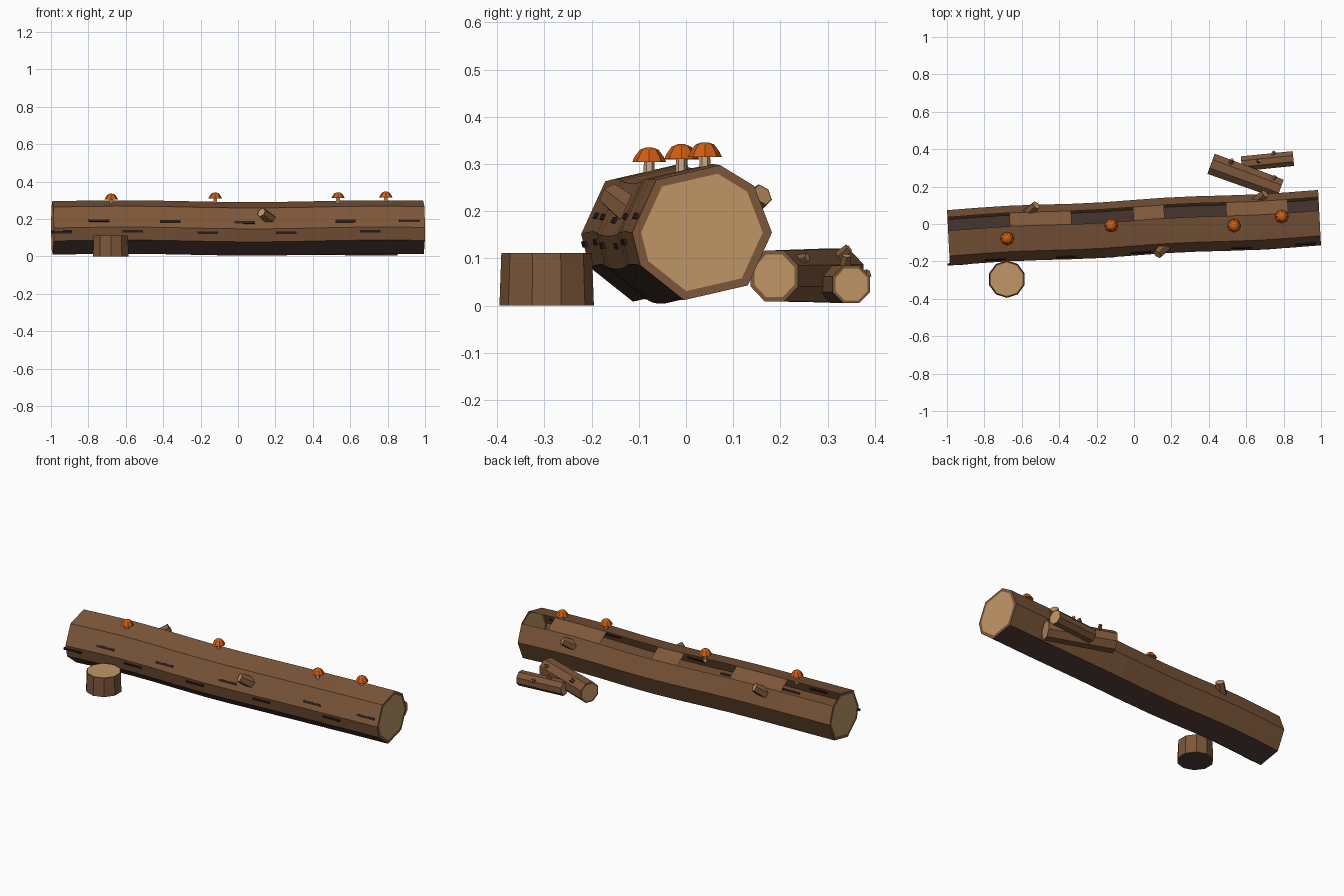
import bpy, bmesh, math
from mathutils import Vector, Matrix

old = bpy.data.objects.get("Cube")
if old:
    bpy.data.objects.remove(old)


def material(name, r, g, b):
    m = bpy.data.materials.new(name)
    m.use_nodes = True
    m.diffuse_color = (r, g, b, 1)
    m.node_tree.nodes["Principled BSDF"].inputs["Base Color"].default_value = (r, g, b, 1)
    return m


BARK = material("bark brown", 0.205, 0.095, 0.042)
WOOD = material("cut wood tan", 0.53, 0.305, 0.133)
DAMP = material("damp dark bark", 0.082, 0.045, 0.038)
CRACK = material("crack black brown", 0.026, 0.014, 0.011)
ORANGE = material("mushroom orange", 0.62, 0.11, 0.006)
STEM = material("mushroom stem", 0.58, 0.4, 0.23)


def finish(bm, name, mats):
    mesh = bpy.data.meshes.new(name)
    bm.to_mesh(mesh)
    bm.free()
    for m in mats:
        mesh.materials.append(m)
    obj = bpy.data.objects.new(name, mesh)
    bpy.context.collection.objects.link(obj)
    return obj


def loft(name, rings, mats, side_rule=lambda i, j: 0, ends=(1, 1), inset=0.87):
    """Skin rings of points; close each end with a rim and an inset cut face."""
    bm = bmesh.new()
    rows = [[bm.verts.new(p) for p in ring] for ring in rings]
    n = len(rows[0])
    for i in range(len(rows) - 1):
        for j in range(n):
            k = (j + 1) % n
            rule = side_rule(i, j)
            if rule is not None:
                f = bm.faces.new((rows[i][j], rows[i][k], rows[i + 1][k], rows[i + 1][j]))
                f.material_index = rule
    for row, mat, flip in ((rows[0], ends[0], True), (rows[-1], ends[1], False)):
        mid = sum((v.co for v in row), Vector()) / n
        inner = [bm.verts.new(mid.lerp(v.co, inset)) for v in row]
        for j in range(n):
            k = (j + 1) % n
            quad = (row[j], row[k], inner[k], inner[j])
            bm.faces.new(quad[::-1] if flip else quad)
        f = bm.faces.new(inner[::-1] if flip else inner)
        f.material_index = mat
    return finish(bm, name, mats)


def rod(name, a, b, r0, r1, n, mats=(BARK, WOOD, DAMP), **kw):
    """Straight tapered prism from a to b."""
    a, b = Vector(a), Vector(b)
    turn = (b - a).to_track_quat('Z', 'Y')
    rings = []
    for c, r in ((a, r0), (b, r1)):
        angles = [2 * math.pi * (j + 0.5) / n for j in range(n)]
        rings.append([c + turn @ Vector((r * math.cos(t), r * math.sin(t), 0)) for t in angles])
    return loft(name, rings, mats, **kw)


# Hollow fallen log with uneven sides and gaps along the top
SEGMENTS, RADIUS, SLOPE = 12, 0.148, 0.052
ANGLES = [math.radians(d) for d in (0, 42, 75, 131, 180, 208, 255, 311)]
GAPS = (0, 1, 4, 5, 7, 8, 11)


def log_centre(x):
    return Vector((x, -0.02 + SLOPE * x + 0.004 * math.sin(7 * x), 0.152 + 0.005 * math.sin(4.5 * x - 1.9)))


def log_ring(x):
    c = log_centre(x)
    pts = []
    for t in ANGLES:
        dy, dz = RADIUS * math.cos(t), RADIUS * math.sin(t)
        pts.append(c + Vector((-SLOPE * dy, dy, dz)))
    return pts


def log_side(i, j):
    if j == 1 and i in GAPS:
        return None
    return 2 if j in (5, 6) else 0


stations = [-0.992 + 1.984 * i / SEGMENTS for i in range(SEGMENTS + 1)]
loft("fallen_log", [log_ring(x) for x in stations], (BARK, WOOD, DAMP), log_side)

# Thin bark cracks along the front, in two rows
upper, lower = (-0.75, -0.37, 0.03, 0.57, 0.91), (-0.95, -0.57, -0.17, 0.25, 0.7)
bm = bmesh.new()
for xs, dz, side in ((upper, 0.033, 3), (lower, -0.022, 4)):
    for x in xs:
        ring = log_ring(x)
        p, q = ring[side], ring[side + 1]
        spot = p.lerp(q, (log_centre(x).z + dz - p.z) / (q.z - p.z))
        tilt = math.atan2(p.z - q.z, p.y - q.y)
        place = (Matrix.Translation(spot) @ Matrix.Rotation(math.atan(SLOPE), 4, 'Z')
                 @ Matrix.Rotation(tilt, 4, 'X') @ Matrix.Diagonal((0.11, 0.013, 0.009, 1)))
        bmesh.ops.create_cube(bm, size=1, matrix=place)
finish(bm, "bark_cracks", [CRACK])

# Broken branch stubs
rod("branch_stub_front", (0.175, -0.11, 0.195), (0.125, -0.162, 0.235), 0.034, 0.027, 6)
rod("branch_stub_back_right", (-0.58, 0.045, 0.21), (-0.522, 0.1, 0.26), 0.034, 0.026, 6)
rod("branch_stub_back_left", (0.63, 0.1, 0.185), (0.7, 0.162, 0.235), 0.034, 0.025, 6)

# Cut stump standing in front
rod("stump", (-0.68, -0.295, 0), (-0.68, -0.295, 0.112), 0.1, 0.096, 10, ends=(2, 1), inset=0.93)

# Two small logs behind, with twigs
rod("small_log_long", (0.412, 0.322, 0.064), (0.782, 0.187, 0.063), 0.062, 0.058, 8, inset=0.84)
rod("small_log_short", (0.575, 0.322, 0.045), (0.852, 0.35, 0.045), 0.043, 0.043, 8, inset=0.86)
twigs = (
    ((0.51, 0.31, 0.09), (0.525, 0.345, 0.122)),
    ((0.73, 0.215, 0.09), (0.755, 0.257, 0.102)),
    ((0.66, 0.335, 0.07), (0.675, 0.34, 0.106)),
    ((0.73, 0.35, 0.055), (0.75, 0.387, 0.068)),
)
for i, (a, b) in enumerate(twigs):
    rod(f"twig_{i + 1}", a, b, 0.014, 0.01, 5)

# Mushrooms on top of the log
PROFILE = ((1.0, 0.0), (0.86, 0.011), (0.56, 0.026), (0.2, 0.031))
spots = ((-0.678, -0.078, 0.304), (-0.122, -0.008, 0.31), (0.535, -0.01, 0.311), (0.79, 0.04, 0.315))
for i, (x, y, z) in enumerate(spots):
    rod(f"mushroom_stem_{i + 1}", (x, y, z - 0.045), (x, y, z + 0.005), 0.013, 0.011, 6, mats=(STEM,), ends=(0, 0))
    rings = []
    for scale, up in PROFILE:
        r = 0.036 * scale
        rings.append([(x + r * math.cos(k * math.pi / 4), y + r * math.sin(k * math.pi / 4), z + up) for k in range(8)])
    loft(f"mushroom_cap_{i + 1}", rings, (ORANGE,), ends=(0, 0))
